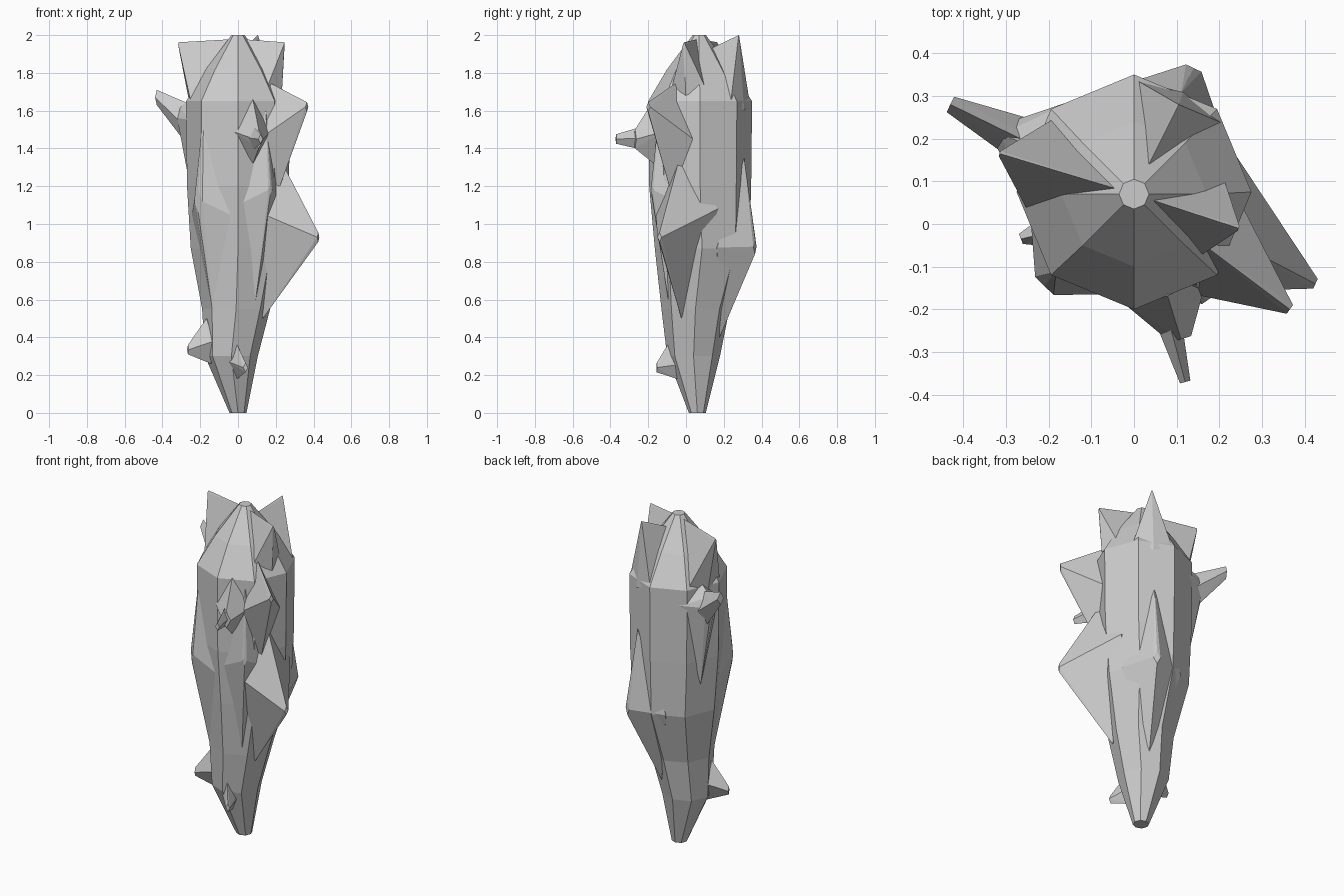
import bpy, bmesh
from math import cos, sin, tau, radians
from mathutils import Vector, Matrix

if "Cube" in bpy.data.objects:
    bpy.data.objects.remove(bpy.data.objects["Cube"])

AXIS = Vector((0, 0.07, 0))
UP = Vector((0, 0, 1))

# Body rings: height, radius, centre x, centre y
LEVELS = [
    (0, .045, 0, .06),
    (.3, .14, -.035, .04),
    (.55, .18, -.01, .05),
    (.87, .25, 0, .085),
    (1.2, .27, 0, .075),
    (1.65, .275, 0, .075),
    (1.82, .17, 0, .07),
    (2, .035, 0, .07)]


def finish(name, bm):
    bmesh.ops.recalc_face_normals(bm, faces=bm.faces)
    me = bpy.data.meshes.new(name)
    bm.to_mesh(me)
    bm.free()
    ob = bpy.data.objects.new(name, me)
    bpy.context.collection.objects.link(ob)
    return ob


def loft(name, sides):
    bm = bmesh.new()
    rings = [[bm.verts.new((x + r * cos(tau * i / sides), y + r * sin(tau * i / sides), z))
              for i in range(sides)] for z, r, x, y in LEVELS]
    for lo, hi in zip(rings, rings[1:]):
        for i in range(sides):
            j = (i + 1) % sides
            bm.faces.new((lo[i], lo[j], hi[j], hi[i]))
    bm.faces.new(rings[0][::-1])
    bm.faces.new(rings[-1])
    return finish(name, bm)


def skin(out, z):
    # point just under the body surface in a horizontal direction
    for a, b in zip(LEVELS, LEVELS[1:]):
        if z <= b[0]:
            r, x, y = (p + (q - p) * (z - a[0]) / (b[0] - a[0]) for p, q in zip(a[1:], b[1:]))
            return Vector((x, y, z)) + out * r * .95


def hull(name, points):
    bm = bmesh.new()
    for p in points:
        bm.verts.new(p)
    res = bmesh.ops.convex_hull(bm, input=bm.verts)
    loose = {g for g in res["geom_interior"] + res["geom_unused"]
             if isinstance(g, bmesh.types.BMVert)}
    bmesh.ops.delete(bm, geom=list(loose), context='VERTS')
    return finish(name, bm)


def shard(name, tip, spread, low, high, root=None, blunt=.025, rise=.5, reach=None):
    # kite drawn on the body skin (or at a given reach), pulled out to a blunt tip
    tip = Vector(tip)
    out = tip - AXIS
    out.z = 0
    out.normalize()
    side = out.cross(UP)
    mid = low + (high - low) * rise

    def base(turn, z):
        d = Matrix.Rotation(radians(turn), 3, 'Z') @ out
        return AXIS + d * reach + UP * z if reach else skin(d, z)

    return hull(name, [
        base(0, low), base(0, high), base(spread, mid), base(-spread, mid),
        AXIS + UP * (root or mid), tip + UP * blunt, tip - UP * blunt,
        tip + side * blunt / 2, tip - side * blunt / 2])


body = loft("rock_body", 8)

shards = [
    # front and side spikes, two of them with a thinner needle on the end
    shard("front_spike", (.11, -.27, 1.45), 24, 1.32, 1.66, blunt=.05),
    shard("front_needle", (.12, -.37, 1.45), 6, 1.39, 1.52, reach=.3),
    shard("right_lower_shard", (.425, -.14, .93), 48, .5, 1.33, rise=.7),
    shard("right_upper_shard", (.365, -.2, 1.62), 28, 1.15, 1.75),
    shard("left_shard", (-.31, .21, 1.56), 30, 1.05, 1.68, blunt=.06, rise=.8),
    shard("left_needle", (-.43, .28, 1.67), 10, 1.42, 1.63, blunt=.04, reach=.3),
    # horns rising around the dome
    shard("left_horn", (-.315, .165, 1.95), 25, 1.6, 1.72, 1.98, .012),
    shard("right_horn", (.245, -.01, 1.95), 25, 1.68, 1.78, 1.98, .012),
    shard("back_horn", (.105, .28, 1.99), 25, 1.6, 1.7, 1.9, .01),
    # low swellings of the body and small spikes near the foot
    shard("back_bump", (.14, .365, .88), 45, .4, 1.35, blunt=.04),
    shard("left_front_ridge", (-.21, -.145, 1.12), 35, .5, 1.6, blunt=.06),
    shard("right_front_ridge", (.17, -.18, 1.18), 35, .6, 1.6),
    shard("left_foot_spike", (-.265, -.035, .335), 24, .26, .5),
    shard("front_foot_spike", (.04, -.155, .24), 18, .18, .36),
]

# Fuse everything into one solid
bpy.context.view_layer.objects.active = body
for s in shards:
    mod = body.modifiers.new("fuse", 'BOOLEAN')
    mod.operation = 'UNION'
    mod.solver = 'EXACT'
    mod.object = s
    bpy.ops.object.modifier_apply(modifier=mod.name)
    bpy.data.objects.remove(s, do_unlink=True)
